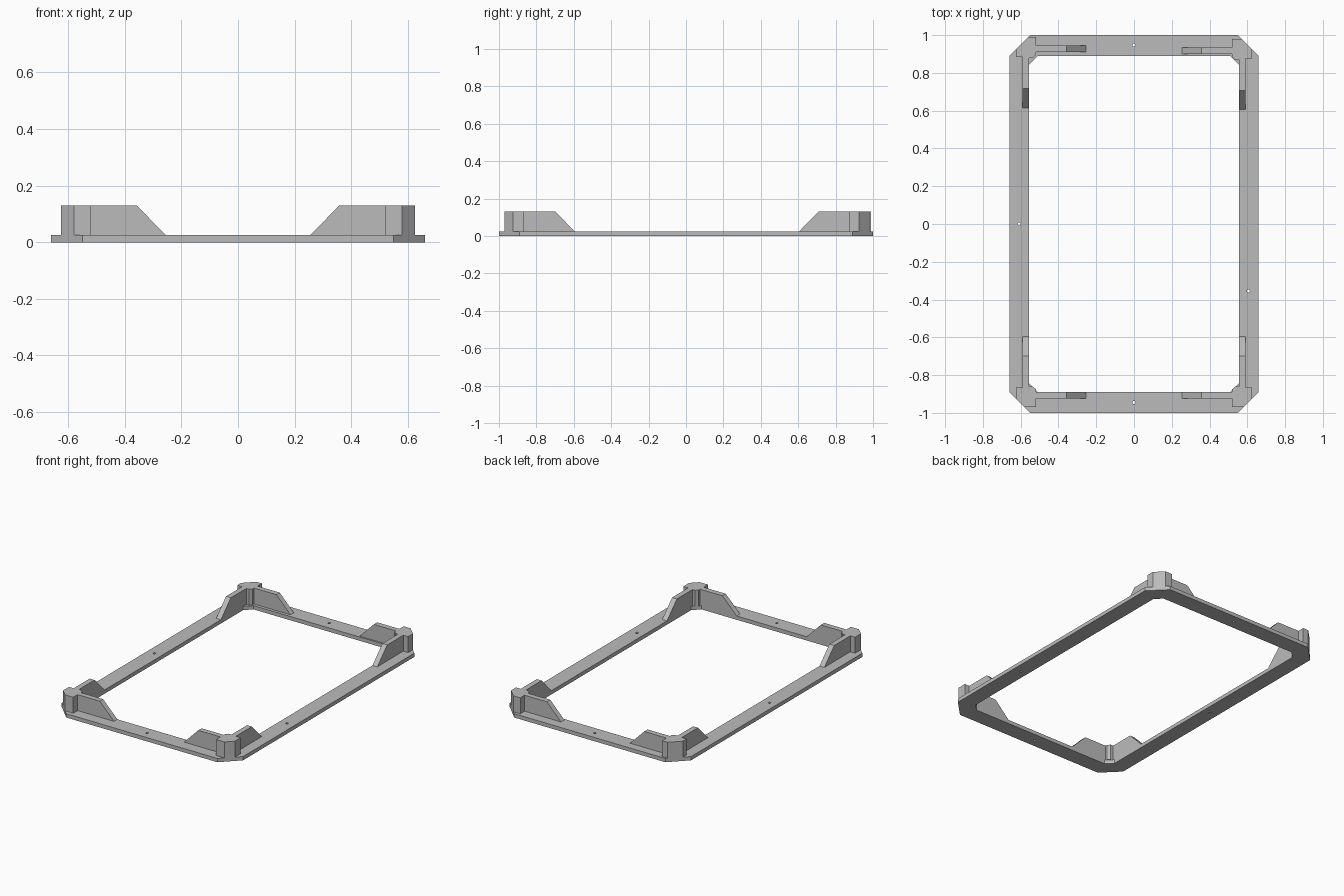
import bpy, bmesh, math
from mathutils import Vector

cube = bpy.data.objects.get("Cube")
if cube:
    bpy.data.objects.remove(cube, do_unlink=True)

BASE, TOP = 0.025, 0.13

grey = bpy.data.materials.new("light grey")
grey.use_nodes = True
colour = (0.5, 0.5, 0.5, 1)
grey.diffuse_color = colour
grey.node_tree.nodes["Principled BSDF"].inputs["Base Color"].default_value = colour


def make_object(name, bm):
    bmesh.ops.recalc_face_normals(bm, faces=bm.faces)
    mesh = bpy.data.meshes.new(name)
    bm.to_mesh(mesh)
    bm.free()
    mesh.materials.append(grey)
    ob = bpy.data.objects.new(name, mesh)
    bpy.context.collection.objects.link(ob)
    return ob


def prism(name, points, direction):
    """Extrude a flat outline of 3D points along a direction."""
    bm = bmesh.new()
    face = bm.faces.new([bm.verts.new(p) for p in points])
    new = bmesh.ops.extrude_face_region(bm, geom=[face])["geom"]
    bmesh.ops.translate(bm, vec=Vector(direction),
                        verts=[v for v in new if isinstance(v, bmesh.types.BMVert)])
    return make_object(name, bm)


def octagon(x, y, c):
    """Rectangle with chamfered corners."""
    q = [(x, y - c), (x - c, y)]
    return (q + [(-a, b) for a, b in reversed(q)]
            + [(-a, -b) for a, b in q] + [(a, -b) for a, b in reversed(q)])


# Flat chamfered base ring
bm = bmesh.new()
rings = []
for outline in (octagon(0.66, 1.0, 0.11), octagon(0.555, 0.89, 0.045)):
    for z in (0, BASE):
        rings.append([bm.verts.new((x, y, z)) for x, y in outline])
outer_low, outer_high, inner_low, inner_high = rings
for a, b in ((outer_low, outer_high), (outer_high, inner_high),
             (inner_high, inner_low), (inner_low, outer_low)):
    for i in range(8):
        j = (i + 1) % 8
        bm.faces.new((a[i], a[j], b[j], b[i]))
frame = make_object("base_frame", bm)

# Small through holes, one in each rail
bm = bmesh.new()
for x, y in ((0, 0.947), (0, -0.945), (-0.608, 0), (0.605, -0.355)):
    made = bmesh.ops.create_cone(bm, cap_ends=True, segments=16,
                                 radius1=0.008, radius2=0.008, depth=0.1)
    bmesh.ops.translate(bm, vec=(x, y, BASE / 2), verts=made["verts"])
cutter = make_object("hole_cutter", bm)
cutter.hide_render = True
cutter.hide_viewport = True
cut = frame.modifiers.new("Holes", 'BOOLEAN')
cut.operation = 'DIFFERENCE'
cut.solver = 'EXACT'
cut.object = cutter

# Corner posts with two tapering gussets each; d shifts the corner outward in y
for name, sx, sy, d in (("front_right", -1, -1, 0.0), ("front_left", 1, -1, 0.0),
                        ("back_right", -1, 1, 0.02), ("back_left", 1, 1, 0.01)):
    post = [(0.625, 0.865 + d), (0.625, 0.925), (0.58 - d, 0.97 + d),
            (0.52, 0.97 + d), (0.52, 0.875 + d), (0.535, 0.86 + d),
            (0.555, 0.86 + d), (0.555, 0.865 + d)]
    prism(name + "_post", [(sx * x, sy * y, BASE) for x, y in post],
          (0, 0, TOP - BASE))

    # Gusset along the short rail
    side = [(0.52, BASE), (0.255, BASE), (0.358, TOP), (0.52, TOP)]
    prism(name + "_short_gusset", [(sx * x, sy * (0.89 + d), z) for x, z in side],
          (0, sy * 0.035, 0))

    # Gusset along the long rail
    side = [(0.865 + d, BASE), (0.595 + d, BASE), (0.698 + d, TOP), (0.865 + d, TOP)]
    prism(name + "_long_gusset", [(sx * 0.555, sy * y, z) for y, z in side],
          (sx * 0.035, 0, 0))
